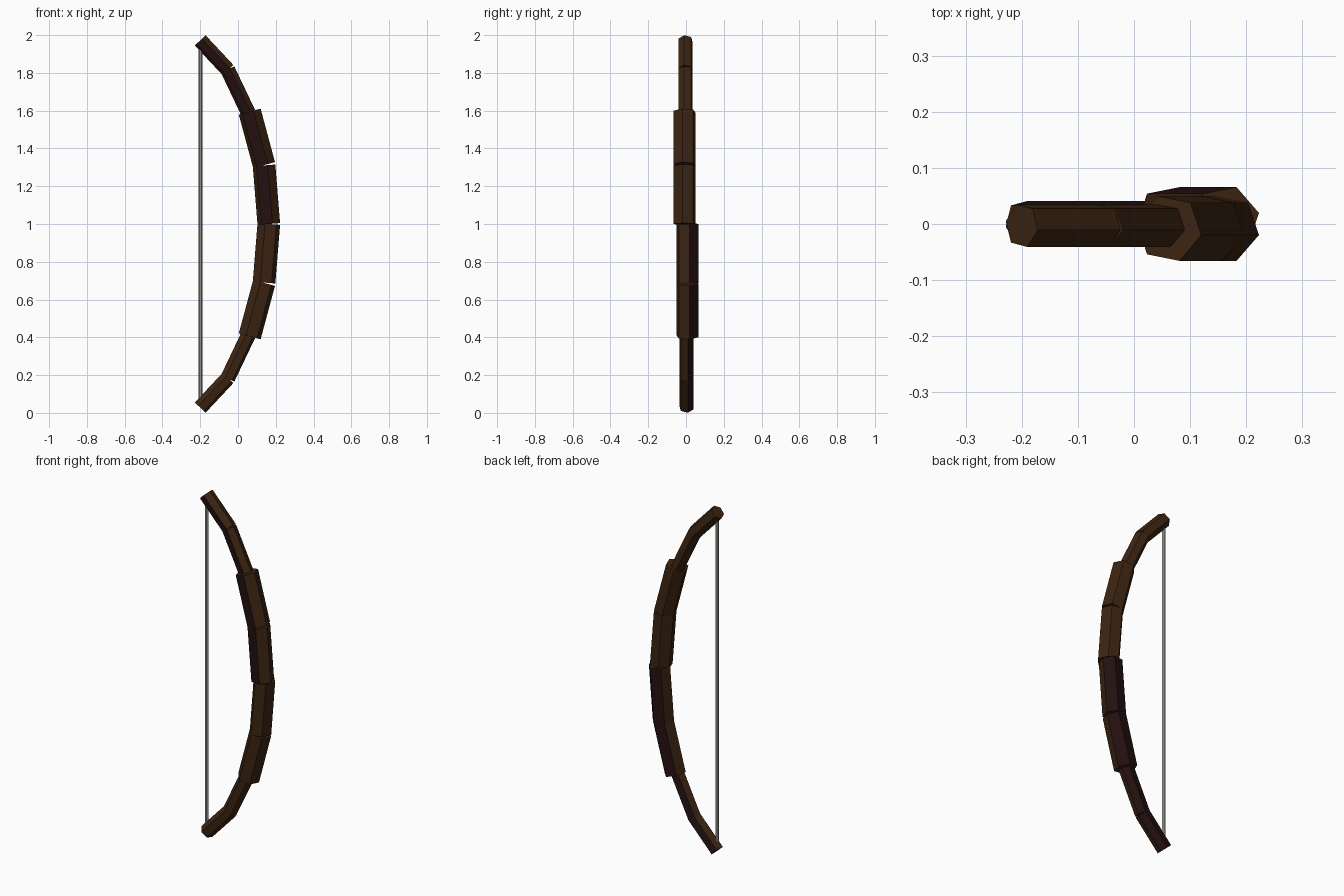
import bpy, bmesh, math
from mathutils import Vector

old = bpy.data.objects.get("Cube")
if old:
    bpy.data.objects.remove(old, do_unlink=True)


def material(name, color):
    m = bpy.data.materials.new(name)
    m.use_nodes = True
    m.diffuse_color = (*color, 1)
    bsdf = next(n for n in m.node_tree.nodes if n.type == 'BSDF_PRINCIPLED')
    bsdf.inputs["Base Color"].default_value = (*color, 1)
    bsdf.inputs["Roughness"].default_value = 0.9
    return m


wood = material("brown wood", (0.046, 0.018, 0.006))
dark_wood = material("dark wood", (0.017, 0.005, 0.005))
cord = material("grey cord", (0.34, 0.34, 0.31))


def prism(name, start, end, radius, y, mats, turn=0, dark=(), flip=False):
    """Closed hexagonal bar between two (x, z) points; flip rolls it to the lower half."""
    a, b = Vector((start[0], y, start[1])), Vector((end[0], y, end[1]))
    along = (b - a).normalized()
    out = Vector((along.z, 0, -along.x))
    side = Vector((0, 1, 0))
    bm = bmesh.new()
    rings = []
    for centre in (a, b):
        ring = []
        for i in range(6):
            t = math.radians(turn + 60 * i)
            p = centre + radius * (math.cos(t) * out + math.sin(t) * side)
            if flip:
                p = Vector((p.x, -p.y, 2 - p.z))
            ring.append(bm.verts.new(p))
        rings.append(ring)
    low, high = rings
    for i in range(6):
        j = (i + 1) % 6
        f = bm.faces.new((low[i], low[j], high[j], high[i]))
        f.material_index = 1 if i in dark else 0
    bm.faces.new(low[::-1])
    bm.faces.new(high)
    bmesh.ops.recalc_face_normals(bm, faces=bm.faces)
    mesh = bpy.data.meshes.new(name)
    bm.to_mesh(mesh)
    bm.free()
    for m in mats:
        mesh.materials.append(m)
    bpy.context.collection.objects.link(bpy.data.objects.new(name, mesh))


# Bars of one limb, from the middle to the tip: name, start, end, radius, y offset
limb = [
    ("grip", (0.163, 1.0), (0.138, 1.31), 0.061, -0.008),
    ("inner_limb", (0.138, 1.312), (0.062, 1.595), 0.061, -0.008),
    ("outer_limb", (0.055, 1.587), (-0.055, 1.818), 0.04, -0.003),
    ("tip", (-0.053, 1.815), (-0.2, 1.972), 0.04, -0.003),
]
for part, start, end, radius, y in limb:
    for half, dark, flip in (("upper", (4,), False), ("lower", (4, 5), True)):
        prism(f"{half}_{part}", start, end, radius, y, (wood, dark_wood), -11, dark, flip)

# Bowstring between the tips
prism("bowstring", (-0.198, 0.05), (-0.198, 1.95), 0.01, 0, (cord,))
